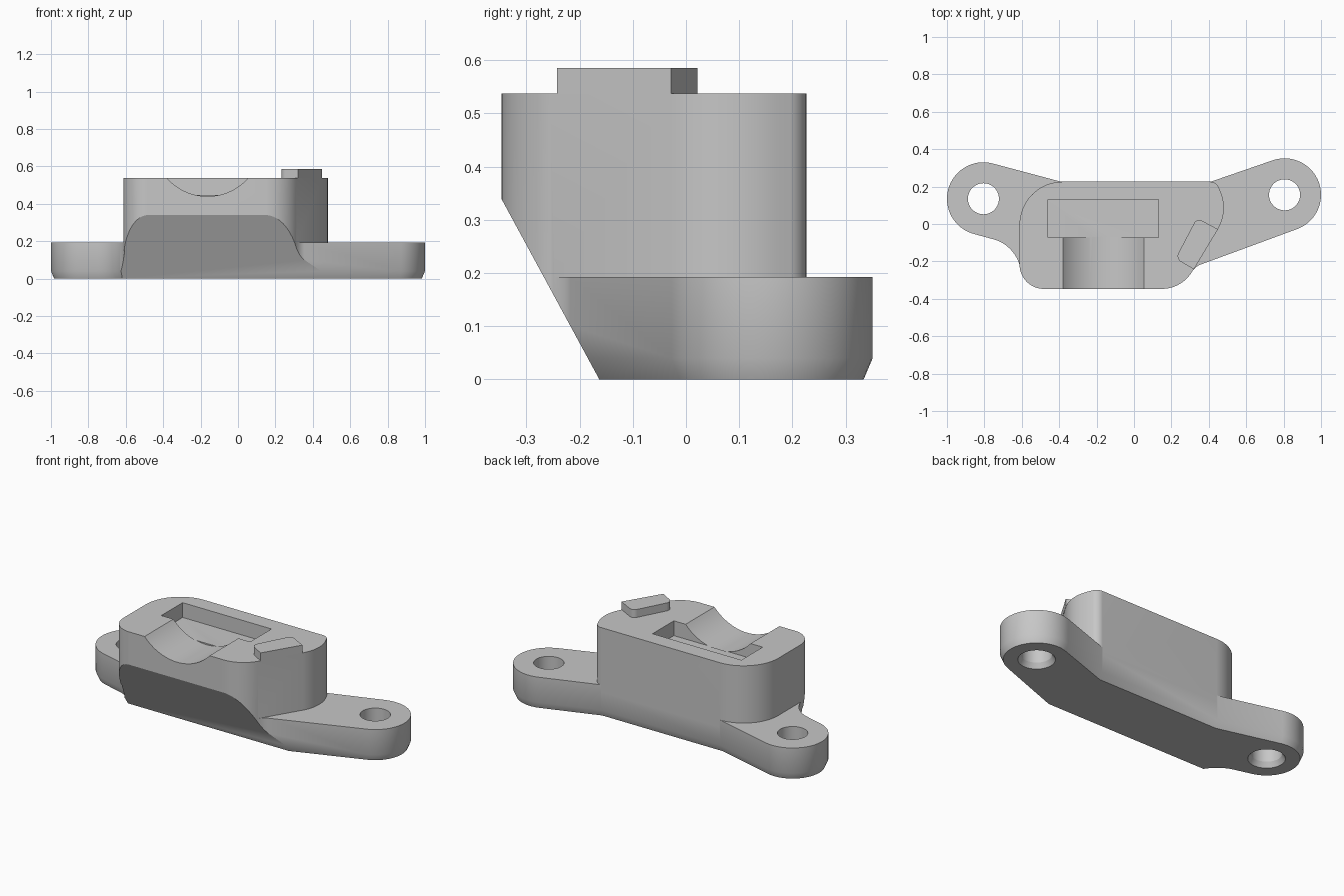
import bpy, bmesh
from math import radians, cos, sin, tan
from mathutils import Vector

if "Cube" in bpy.data.objects:
    bpy.data.objects.remove(bpy.data.objects["Cube"], do_unlink=True)

grey = bpy.data.materials.new("plain grey")
grey.use_nodes = True
GREY = (0.57, 0.57, 0.57, 1)
grey.diffuse_color = GREY
grey.node_tree.nodes["Principled BSDF"].inputs["Base Color"].default_value = GREY


def arc(cx, cy, r, start, end, n=32):
    angles = [radians(start + (end - start) * i / n) for i in range(n + 1)]
    return [(cx + r * cos(a), cy + r * sin(a)) for a in angles]


def circle(cx, cy, r, n=64):
    return arc(cx, cy, r, 0, 360, n)[:-1]


def rounded(corners, n=14):
    """Outline from (x, y, radius) corners; a missing radius stays sharp."""
    out = []
    for i, c in enumerate(corners):
        p = Vector(c[:2])
        if len(c) < 3:
            out.append(tuple(p))
            continue
        r = c[2]
        a = (Vector(corners[i - 1][:2]) - p).normalized()
        b = (Vector(corners[(i + 1) % len(corners)][:2]) - p).normalized()
        half = a.angle(b) / 2
        centre = p + (a + b).normalized() * r / sin(half)
        start = p + a * r / tan(half) - centre
        end = p + b * r / tan(half) - centre
        for k in range(n + 1):
            d = start.lerp(end, k / n).normalized()
            out.append(tuple(centre + d * r))
    return out


def inset(pts, d):
    """Shift a counter-clockwise outline inwards."""
    out = []
    for i, p in enumerate(pts):
        t = Vector(pts[(i + 1) % len(pts)]) - Vector(pts[i - 1])
        t.normalize()
        out.append((p[0] - t.y * d, p[1] + t.x * d))
    return out


def loft(name, rings, axes=lambda u, v, w: (u, v, w)):
    """Closed solid through equal-length outlines at given heights."""
    bm = bmesh.new()
    loops = [[bm.verts.new(axes(u, v, w)) for u, v in pts] for pts, w in rings]
    bm.faces.new(loops[0])
    bm.faces.new(loops[-1])
    for lo, hi in zip(loops, loops[1:]):
        for i in range(len(lo)):
            bm.faces.new((lo[i - 1], lo[i], hi[i], hi[i - 1]))
    bmesh.ops.recalc_face_normals(bm, faces=bm.faces)
    mesh = bpy.data.meshes.new(name)
    bm.to_mesh(mesh)
    bm.free()
    mesh.materials.append(grey)
    obj = bpy.data.objects.new(name, mesh)
    bpy.context.collection.objects.link(obj)
    return obj


def activate(obj):
    bpy.ops.object.select_all(action='DESELECT')
    obj.select_set(True)
    bpy.context.view_layer.objects.active = obj


def combine(obj, tool, operation):
    activate(obj)
    mod = obj.modifiers.new("combine", 'BOOLEAN')
    mod.operation = operation
    mod.solver = 'EXACT'
    mod.object = tool
    bpy.ops.object.modifier_apply(modifier=mod.name)
    bpy.data.objects.remove(tool, do_unlink=True)


BACK, FRONT, TOP, FLANGE = 0.226, -0.347, 0.537, 0.192
EAR_R = 0.195
RIGHT_EAR, LEFT_EAR = (0.805, 0.156), (-0.805, 0.135)

# Mounting flange with two ears and a chamfered underside
flange = rounded(
    arc(*RIGHT_EAR, EAR_R, -70, 109)
    + [(0.41, BACK), (-0.39, BACK)]
    + arc(*LEFT_EAR, EAR_R, 76, 255)
    + [(-0.64, -0.112, 0.2), (-0.6, -0.265), (-0.5, FRONT), (0.2, FRONT),
       (0.28, -0.285), (0.337, -0.224, 0.08)])
bracket = loft("bracket_body", [(inset(flange, 0.017), 0), (flange, 0.04), (flange, FLANGE)])

# Raised block
block = rounded([(0.255, FRONT, 0.19), (0.507, 0.07, 0.22), (0.44, BACK, 0.05),
                 (-0.612, BACK, 0.23), (-0.612, FRONT, 0.13)])
combine(bracket, loft("block", [(block, 0.15), (block, TOP)]), 'UNION')

# Sloping underside of the front
wedge = [(-0.434, 0.5), (-0.0545, -0.2), (-0.9, -0.2), (-0.9, 0.5)]
combine(bracket, loft("front_slope", [(wedge, -1.2), (wedge, 1.2)],
                      lambda u, v, w: (w, u, v)), 'DIFFERENCE')

# Half-round channel and the wider pocket behind it
channel = circle(-0.163, 0.73, 0.29, 96)
combine(bracket, loft("channel", [(channel, -0.6), (channel, -0.07)],
                      lambda u, v, w: (u, w, v)), 'DIFFERENCE')
pocket = [(-0.46, -0.073), (0.132, -0.073), (0.132, 0.13), (-0.46, 0.13)]
combine(bracket, loft("pocket", [(pocket, 0.448), (pocket, 0.8)]), 'DIFFERENCE')

# Screw holes, flared at the bottom
for x, y in (RIGHT_EAR, LEFT_EAR):
    wide, bore = circle(x, y, 0.1), circle(x, y, 0.083)
    combine(bracket, loft("hole", [(wide, -0.05), (wide, 0), (bore, 0.03), (bore, 0.4)]),
            'DIFFERENCE')

# Small locating pad on top
pad = rounded([(0.32, -0.242), (0.222, -0.185, 0.035), (0.336, 0.032, 0.03), (0.449, -0.028)])
pad_obj = loft("locating_pad", [(pad, TOP), (pad, 0.585)])

for obj in (bracket, pad_obj):
    activate(obj)
    bpy.ops.object.shade_smooth_by_angle(angle=radians(25))
